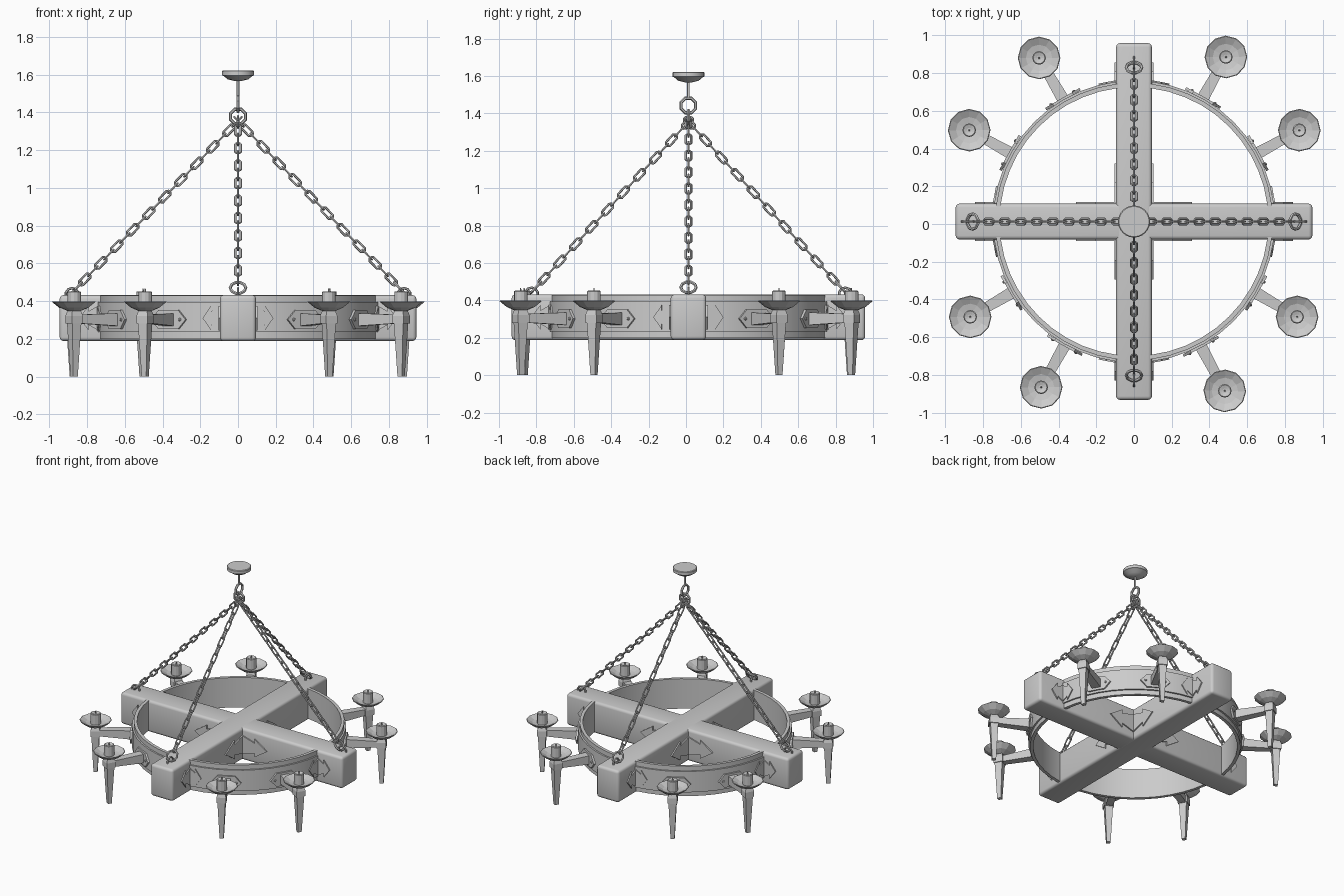
import bpy, bmesh
from math import pi, sin, cos, atan2
from mathutils import Vector, Matrix

if "Cube" in bpy.data.objects:
    bpy.data.objects.remove(bpy.data.objects["Cube"])

CY = 0.013                      # hub offset in y
C = Vector((0, CY, 0))
X, Y, Z = Vector((1, 0, 0)), Vector((0, 1, 0)), Vector((0, 0, 1))


def finish(name, bm, smooth=None):
    bmesh.ops.recalc_face_normals(bm, faces=bm.faces)
    me = bpy.data.meshes.new(name)
    bm.to_mesh(me)
    bm.free()
    ob = bpy.data.objects.new(name, me)
    bpy.context.collection.objects.link(ob)
    if smooth:
        bpy.ops.object.select_all(action='DESELECT')
        ob.select_set(True)
        bpy.context.view_layer.objects.active = ob
        bpy.ops.object.shade_smooth_by_angle(angle=smooth)
    return ob


def frame(o, x, y, z):
    return Matrix.Translation(o) @ Matrix((x, y, z)).transposed().to_4x4()


def lathe(bm, prof, segs, at, closed=False, turn=0):
    """Revolve (radius, z) points round a vertical axis through 'at'."""
    rings = []
    for r, z in prof:
        rings.append([bm.verts.new(Vector(at) + Vector((r * cos(turn + 2 * pi * i / segs),
                      r * sin(turn + 2 * pi * i / segs), z))) for i in range(segs)])
    pairs = list(zip(rings, rings[1:] + rings[:1])) if closed else list(zip(rings, rings[1:]))
    for a, b in pairs:
        for i in range(segs):
            j = (i + 1) % segs
            bm.faces.new((a[i], a[j], b[j], b[i]))
    if not closed:
        bm.faces.new(rings[0])
        bm.faces.new(rings[-1])


def loop_tube(bm, pts, rad, mat, sides=6):
    """Closed tube along a flat loop of (x, y) points, placed by a matrix."""
    pts = [Vector((p[0], p[1], 0)) for p in pts]
    n, rings = len(pts), []
    for i, p in enumerate(pts):
        t = (pts[(i + 1) % n] - pts[i - 1]).normalized()
        out = t.cross(Z)
        rings.append([bm.verts.new(mat @ (p + rad * (cos(a) * out + sin(a) * Z)))
                      for a in (2 * pi * k / sides for k in range(sides))])
    for i in range(n):
        a, b = rings[i], rings[(i + 1) % n]
        for k in range(sides):
            m = (k + 1) % sides
            bm.faces.new((a[k], a[m], b[m], b[k]))


def circle(r, n):
    return [(r * cos(2 * pi * (i + .5) / n), r * sin(2 * pi * (i + .5) / n)) for i in range(n)]


def plate(bm, pts, o, u, v, thick):
    """Extruded flat outline, centred on its own plane."""
    w = u.cross(v).normalized() * thick / 2
    lo = [bm.verts.new(o + u * a + v * b - w) for a, b in pts]
    hi = [bm.verts.new(o + u * a + v * b + w) for a, b in pts]
    bm.faces.new(lo)
    bm.faces.new(hi)
    for i in range(len(pts)):
        j = (i + 1) % len(pts)
        bm.faces.new((lo[i], lo[j], hi[j], hi[i]))


def taper(bm, a, b, side, up, sa, sb):
    """Four-sided bar from a to b with half sizes (side, up) at each end."""
    ends = [[bm.verts.new(p + side * s[0] * i + up * s[1] * j)
             for i, j in ((-1, -1), (1, -1), (1, 1), (-1, 1))] for p, s in ((a, sa), (b, sb))]
    bm.faces.new(ends[0])
    bm.faces.new(ends[1])
    for i in range(4):
        j = (i + 1) % 4
        bm.faces.new((ends[0][i], ends[0][j], ends[1][j], ends[1][i]))


# Crossed beams
for name, size in (("cross_beam_x", (1.89, 0.19, 0.243)), ("cross_beam_y", (0.19, 1.89, 0.245))):
    bm = bmesh.new()
    bmesh.ops.create_cube(bm, size=1, matrix=Matrix.Translation(C + Z * 0.31) @ Matrix.Diagonal((*size, 1)))
    bmesh.ops.bevel(bm, geom=bm.edges[:], offset=0.02, segments=3, profile=0.5, affect='EDGES')
    finish(name, bm, 0.7)

# Stepped hoop
bm = bmesh.new()
lathe(bm, [(0.712, 0.20), (0.735, 0.20), (0.735, 0.235), (0.747, 0.235), (0.747, 0.395),
           (0.735, 0.395), (0.735, 0.43), (0.712, 0.43)], 48, C, closed=True)
finish("hoop", bm, 0.5)

# Corner brackets: barbed straps at the hub and where the hoop meets the beams
def barb(l, h):
    return [(0, -h), (l * .5, -h * .55), (l * .5, -h), (l, 0), (l * .5, h), (l * .5, h * .55), (0, h)]

bm = bmesh.new()
for sx in (-1, 1):
    for sy in (-1, 1):
        o = C + Vector((sx * .098, sy * .098, 0.31))
        plate(bm, barb(0.21, 0.07), o, X * sx, Z, 0.012)
        plate(bm, barb(0.21, 0.07), o, Y * sy, Z, 0.012)
finish("hub_brackets", bm)

bm = bmesh.new()
for k in range(4):
    d = Vector((round(cos(k * pi / 2)), round(sin(k * pi / 2)), 0))
    for s in (-1, 1):
        t = Vector((-d.y, d.x, 0)) * s
        o = C + d * 0.742 + t * 0.098 + Z * 0.31
        plate(bm, barb(0.1, 0.065), o, d, Z, 0.012)
        plate(bm, barb(0.09, 0.065), o, (t - d * 0.19).normalized(), Z, 0.012)
finish("hoop_brackets", bm)

# Eight candle arms
spots = [(-.503, .88), (.487, .885), (-.873, .497), (.876, .497),
         (-.868, -.492), (.864, -.492), (-.492, -.865), (.481, -.884)]
for i, (x, y) in enumerate(spots):
    p = Vector((x, y, 0))
    d = (p - C).normalized()
    t = Z.cross(d)
    ang = atan2(d.y, d.x)
    bm = bmesh.new()
    # pointed back plate on the hoop, with rivets
    o = C + d * 0.75 + Z * 0.302
    plate(bm, [(-.105, 0), (-.06, -.05), (.06, -.05), (.105, 0), (.06, .05), (-.06, .05)], o, t, Z, 0.014)
    for s in (-1, 1):
        bmesh.ops.create_icosphere(bm, subdivisions=1, radius=0.01,
                                   matrix=Matrix.Translation(o + t * s * 0.07 + d * 0.006))
    # arm, knuckle and drop spike
    taper(bm, o - d * .005, p + Z * 0.305, t, Z, (.032, .034), (.024, .022))
    taper(bm, p + Z * 0.28, p + Z * 0.322, t, d, (.034, .034), (.034, .034))
    taper(bm, p + Z * 0.0, p + Z * 0.285, t, d, (.014, .014), (.028, .028))
    taper(bm, p + Z * 0.322, p + Z * 0.355, t, d, (.034, .034), (.024, .024))
    finish(f"candle_arm_{i + 1}", bm)
    # drip dish
    bm = bmesh.new()
    lathe(bm, [(.035, .348), (.075, .365), (.113, .396), (.109, .399), (.07, .378), (.03, .37)], 12, p, turn=ang)
    finish(f"drip_dish_{i + 1}", bm)
    # candle stub with wick
    bm = bmesh.new()
    lathe(bm, [(.036, .365), (.036, .448), (.031, .452), (.012, .446)], 12, p, turn=ang)
    lathe(bm, [(.006, .44), (.003, .466)], 6, p)
    finish(f"candle_{i + 1}", bm)

# Four chains with eye rings and staples
HL, HW, CH, R, PITCH = 0.036, 0.0145, 0.007, 0.006, 0.0607
link = [(HL, -HW + CH), (HL, HW - CH), (HL - CH, HW), (-HL + CH, HW),
        (-HL, HW - CH), (-HL, -HW + CH), (-HL + CH, -HW), (HL - CH, -HW)]
top = C + Z * 1.355
for k in range(4):
    out = Vector((round(cos(k * pi / 2)), round(sin(k * pi / 2)), 0))
    base = C + out * (0.855 if k % 2 == 0 else 0.815) + Z * 0.47
    d = (top - base).normalized()
    t = Z.cross(out)
    n = d.cross(t)
    bm = bmesh.new()
    loop_tube(bm, circle(0.041, 10), 0.0085, frame(base, d, t, n))
    loop_tube(bm, circle(0.034, 10), 0.007, frame(base - d * 0.035 - Z * 0.01, out, Z, out.cross(Z)))
    finish(f"eye_ring_{k + 1}", bm)
    bm = bmesh.new()
    length = (top - base).length
    count = int((length - 0.07) / PITCH) + 1
    step = (length - 0.07) / (count - 1)
    for i in range(count):
        o = base + d * (0.062 + i * step)
        loop_tube(bm, link, R, frame(o, d, t, n) if i % 2 else frame(o, d, n, -t))
    finish(f"chain_{k + 1}", bm)

# Hanging rings, rod and ceiling cap
bm = bmesh.new()
loop_tube(bm, circle(0.042, 8), 0.009, frame(C + Z * 1.378, X, Z, -Y))
loop_tube(bm, circle(0.042, 8), 0.009, frame(C + Z * 1.442, Y, Z, X))
finish("hanging_rings", bm)
bm = bmesh.new()
lathe(bm, [(.007, 1.48), (.007, 1.58)], 8, C)
finish("hanging_rod", bm, 0.9)
bm = bmesh.new()
lathe(bm, [(.015, 1.565), (.055, 1.575), (.075, 1.592), (.085, 1.596), (.085, 1.618), (.08, 1.622)], 24, C)
finish("ceiling_cap", bm, 0.6)
